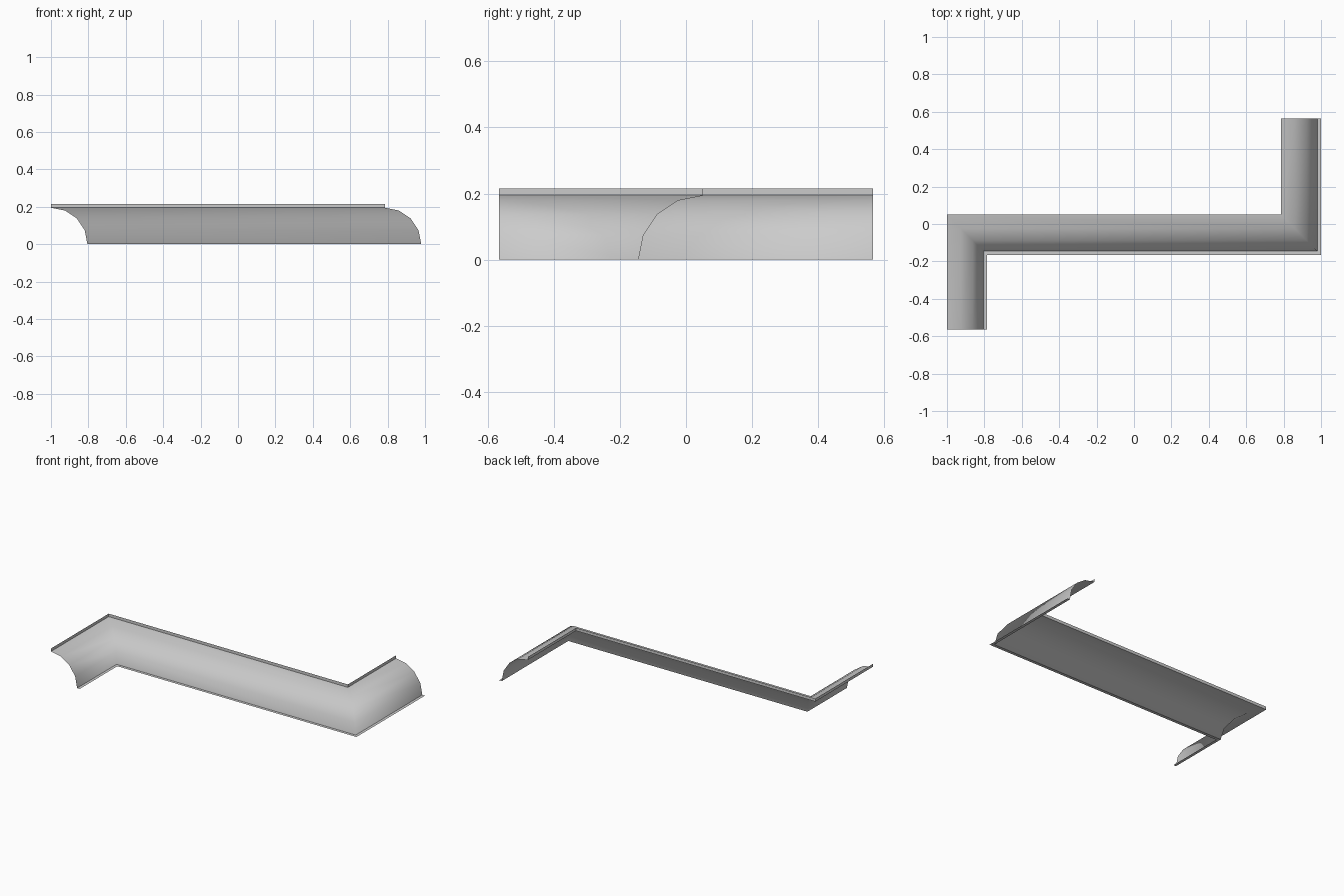
import bpy, bmesh, math

if "Cube" in bpy.data.objects:
    bpy.data.objects.remove(bpy.data.objects["Cube"])

R = 0.195      # cove radius
LIP = 0.215    # radius plus lip
Y_END = 0.565

# Profile (offset from path, height): top lip, quarter-round, bottom lip
arc = [(R * math.sin(math.radians(a)), R * math.cos(math.radians(a)))
       for a in (0, 22.5, 45, 67.5, 90)]
profile = [(0, LIP)] + arc + [(LIP, 0)]

# Z-shaped path with mitre direction of the offset at each point
path = [((-1, -Y_END), (1, 0)),
        ((-1, 0.05), (1, -1)),
        ((1 - LIP, 0.05), (1, -1)),
        ((1 - LIP, Y_END), (1, 0))]

bm = bmesh.new()
rows = [[bm.verts.new((p[0] + m[0] * d, p[1] + m[1] * d, z)) for d, z in profile]
        for p, m in path]

# Skin the sweep
for a, b in zip(rows, rows[1:]):
    for j in range(len(profile) - 1):
        f = bm.faces.new((a[j], a[j + 1], b[j + 1], b[j]))
        f.smooth = True

# Crisp edges where the lips meet the curved face
for a, b in zip(rows, rows[1:]):
    for j in (1, len(profile) - 2):
        bm.edges.get((a[j], b[j])).smooth = False

# Crisp corners on the upright top lip
for r in rows[1:-1]:
    bm.edges.get((r[0], r[1])).smooth = False

mesh = bpy.data.meshes.new("cornice_moulding")
bm.to_mesh(mesh)
bm.free()
obj = bpy.data.objects.new("cornice_moulding", mesh)
bpy.context.collection.objects.link(obj)
